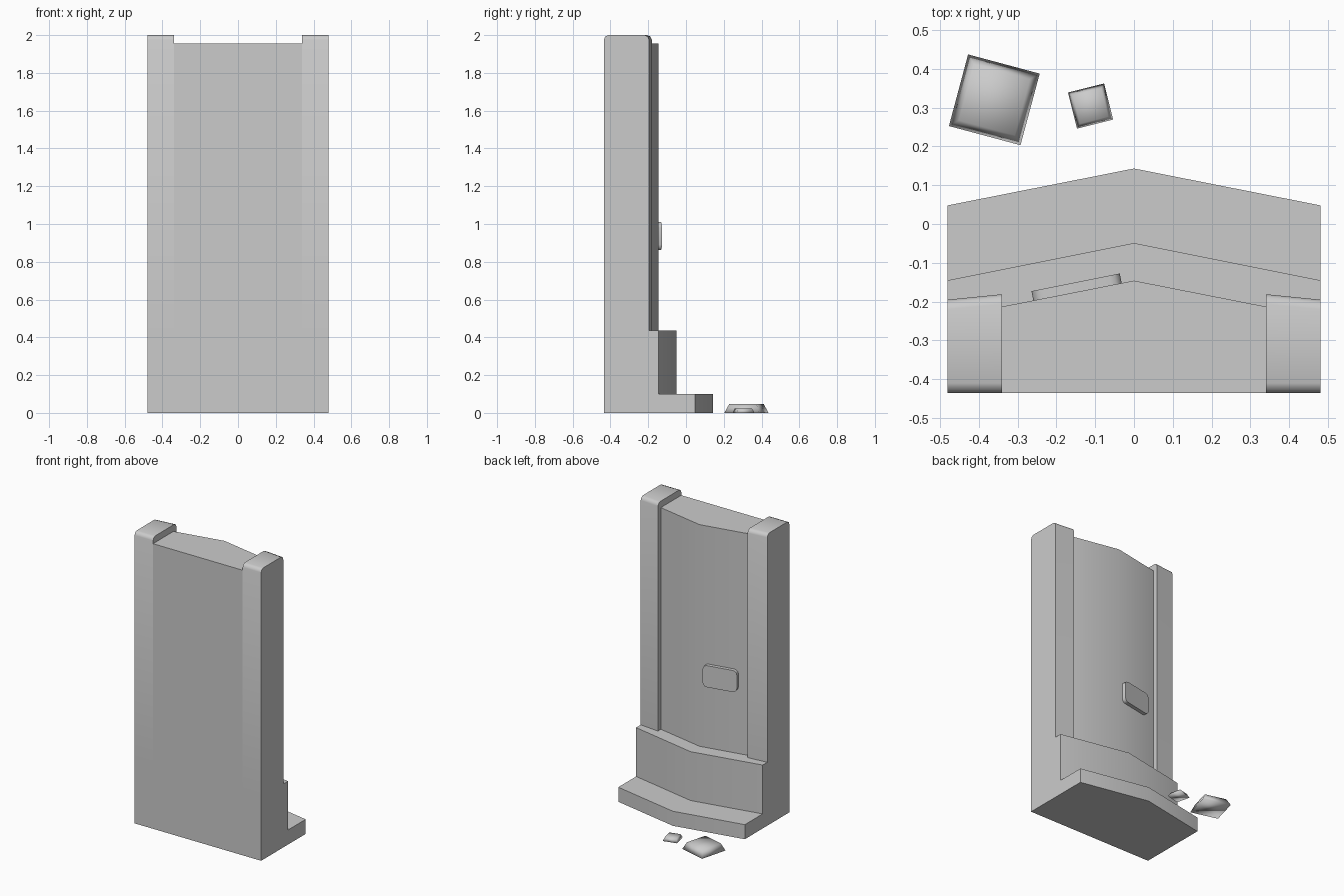
import bpy, bmesh, math
from mathutils import Matrix

if "Cube" in bpy.data.objects:
    bpy.data.objects.remove(bpy.data.objects["Cube"])

HALF = 0.48      # half width
BACK = -0.435    # flat rear plane


def finish(bm, name, angle):
    bmesh.ops.recalc_face_normals(bm, faces=bm.faces)
    mesh = bpy.data.meshes.new(name)
    bm.to_mesh(mesh)
    bm.free()
    ob = bpy.data.objects.new(name, mesh)
    bpy.context.collection.objects.link(ob)
    bpy.ops.object.select_all(action='DESELECT')
    ob.select_set(True)
    bpy.context.view_layer.objects.active = ob
    bpy.ops.object.shade_smooth_by_angle(angle=math.radians(angle))
    return ob


def extrude(bm, outline, z0, z1):
    face = bm.faces.new([bm.verts.new((x, y, z0)) for x, y in outline])
    top = bmesh.ops.extrude_face_region(bm, geom=[face])
    verts = [g for g in top['geom'] if isinstance(g, bmesh.types.BMVert)]
    bmesh.ops.translate(bm, verts=verts, vec=(0, 0, z1 - z0))


def pointed_slab(name, half, peak, side, z0, z1):
    bm = bmesh.new()
    extrude(bm, [(-half, BACK), (half, BACK), (half, side), (0, peak), (-half, side)], z0, z1)
    return finish(bm, name, 30)


# stepped base and shallow V-fronted wall
pointed_slab("base_step", HALF, 0.143, 0.048, 0, 0.10)
pointed_slab("plinth", HALF, -0.049, -0.145, 0.10, 0.435)
pointed_slab("wall", 0.34, -0.146, -0.213, 0.435, 1.955)

# side pillars with softened top edges
for s, name in ((-1, "left_pillar"), (1, "right_pillar")):
    bm = bmesh.new()
    extrude(bm, [(s * 0.34, BACK), (s * HALF, BACK), (s * HALF, -0.195), (s * 0.34, -0.181)], 0.435, 2.0)
    edges = [e for e in bm.edges if all(v.co.z > 1.9 for v in e.verts)
             and abs(e.verts[0].co.x - e.verts[1].co.x) > 0.1]
    bmesh.ops.bevel(bm, geom=edges, offset=0.025, segments=2, profile=0.5, affect='EDGES')
    finish(bm, name, 50)

# rounded plaque lying on the left slope
bm = bmesh.new()
bmesh.ops.create_cube(bm, size=1, matrix=Matrix.Diagonal((0.232, 0.036, 0.148, 1)))
corners = [e for e in bm.edges if abs(e.verts[0].co.y - e.verts[1].co.y) > 0.01]
bmesh.ops.bevel(bm, geom=corners, offset=0.028, segments=3, profile=0.5, affect='EDGES')
plaque = finish(bm, "plaque", 35)
plaque.location = (-0.147, -0.168, 0.936)
plaque.rotation_euler.z = math.atan2(0.096, HALF)

# small tapered stones on the ground
for name, x, y, side, height, turn in (("large_stone", -0.36, 0.32, 0.191, 0.047, -15),
                                       ("small_stone", -0.112, 0.304, 0.096, 0.024, 14)):
    r = side / math.sqrt(2)
    bm = bmesh.new()
    bmesh.ops.create_cone(bm, cap_ends=True, segments=4, radius1=r, radius2=r * 0.78, depth=height)
    bmesh.ops.rotate(bm, verts=bm.verts, matrix=Matrix.Rotation(math.radians(45 + turn), 3, 'Z'))
    bmesh.ops.translate(bm, verts=bm.verts, vec=(x, y, height / 2))
    finish(bm, name, 180)
